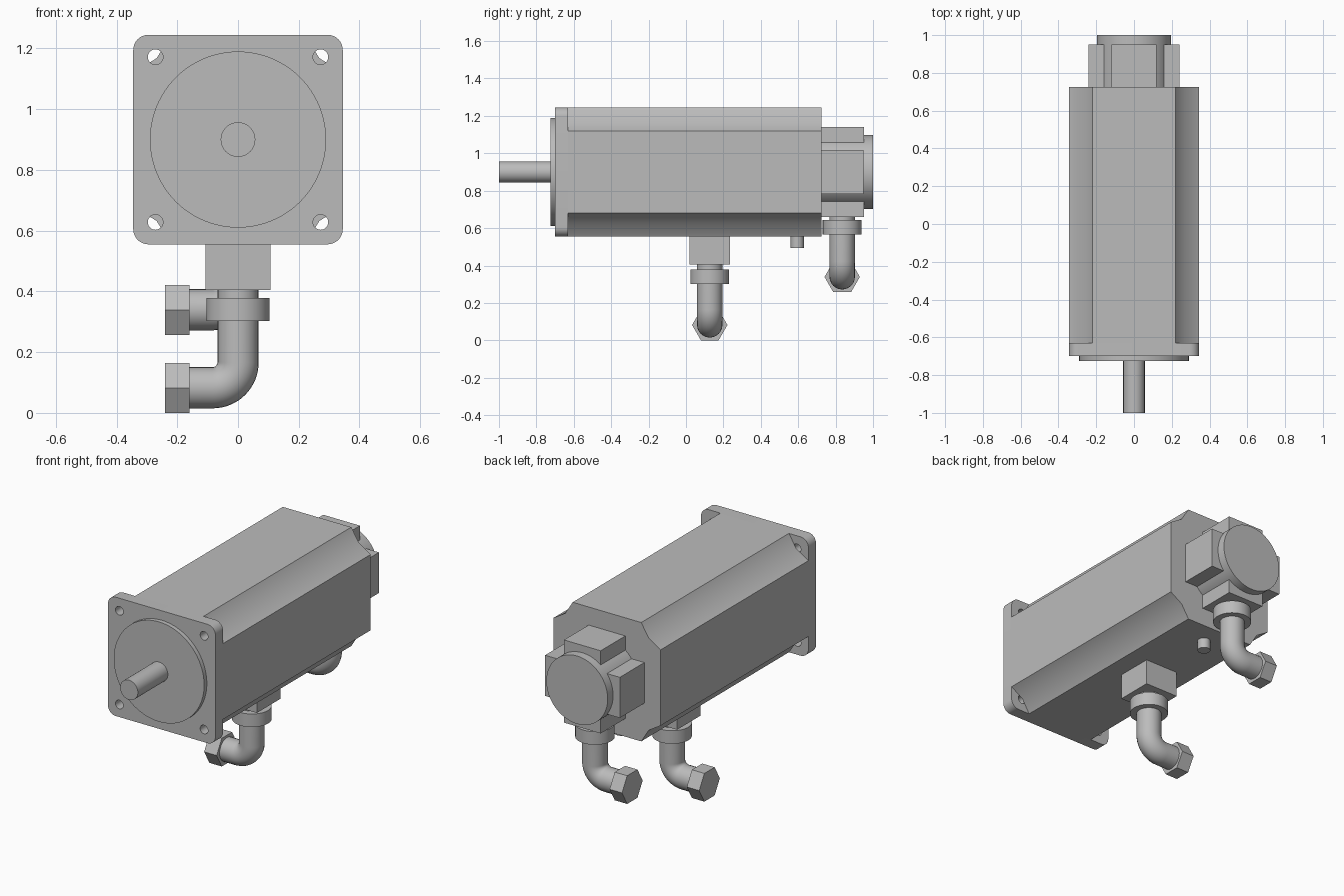
import bpy, math

if "Cube" in bpy.data.objects:
    bpy.data.objects.remove(bpy.data.objects["Cube"])

grey = bpy.data.materials.new("machined grey")
grey.diffuse_color = (0.5, 0.5, 0.5, 1)
grey.use_nodes = True
grey.node_tree.nodes["Principled BSDF"].inputs["Base Color"].default_value = grey.diffuse_color
CZ = 0.9       # height of the motor axis
HALF = 0.345   # half width of the motor


def finish(ob, name, smooth=True):
    ob.name = name
    ob.data.materials.clear()
    ob.data.materials.append(grey)
    if smooth:
        bpy.ops.object.select_all(action='DESELECT')
        ob.select_set(True)
        bpy.context.view_layer.objects.active = ob
        bpy.ops.object.shade_smooth_by_angle(angle=math.radians(35))
    return ob


def box(name, x, y, z):
    lo, hi = zip(x, y, z)
    bpy.ops.mesh.primitive_cube_add(size=1, location=[(a + b) / 2 for a, b in zip(lo, hi)])
    ob = bpy.context.object
    ob.scale = [b - a for a, b in zip(lo, hi)]
    bpy.ops.object.transform_apply(location=False, rotation=False, scale=True)
    return finish(ob, name, False)


def cyl(name, axis, r, a, b, centre, sides=64):
    """Cylinder from a to b along the axis; centre holds the other two coordinates."""
    loc = list(centre)
    loc.insert("xyz".index(axis), (a + b) / 2)
    rot = {"x": (0, math.pi / 2, 0), "y": (math.pi / 2, 0, 0), "z": (0, 0, 0)}[axis]
    bpy.ops.mesh.primitive_cylinder_add(vertices=sides, radius=r, depth=b - a, location=loc, rotation=rot)
    return finish(bpy.context.object, name, sides > 8)


def to_mesh(ob):
    bpy.context.collection.objects.link(ob)
    bpy.ops.object.select_all(action='DESELECT')
    ob.select_set(True)
    bpy.context.view_layer.objects.active = ob
    bpy.ops.object.convert(target='MESH')
    return bpy.context.object


def plate(name, loops, y0, y1):
    """Extrude x/z outlines (later loops cut holes) along y."""
    cu = bpy.data.curves.new(name, 'CURVE')
    cu.dimensions, cu.fill_mode, cu.extrude = '2D', 'BOTH', (y1 - y0) / 2
    for pts in loops:
        s = cu.splines.new('POLY')
        s.points.add(len(pts) - 1)
        for p, (x, z) in zip(s.points, pts):
            p.co = (x, z, 0, 1)
        s.use_cyclic_u = True
    ob = bpy.data.objects.new(name, cu)
    ob.location = (0, (y0 + y1) / 2, CZ)
    ob.rotation_euler = (math.pi / 2, 0, 0)
    return finish(to_mesh(ob), name)


def arc(cx, cz, r, a0, a1, n):
    return [(cx + r * math.cos(math.radians(a0 + (a1 - a0) * i / n)),
             cz + r * math.sin(math.radians(a0 + (a1 - a0) * i / n))) for i in range(n + 1)]


# Front flange with rounded corners and four bolt holes
signs = [(1, 1), (-1, 1), (-1, -1), (1, -1)]
outline = []
for k, (sx, sz) in enumerate(signs):
    outline += arc(sx * (HALF - 0.05), sz * (HALF - 0.05), 0.05, 90 * k, 90 * k + 90, 8)
holes = [arc(sx * 0.272, sz * 0.272, 0.025, 0, 360, 32)[:-1] for sx, sz in signs]
plate("front_flange", [outline] + holes, -0.70, -0.63)

# Motor body with notched corners
body = []
for sx, sz in signs:
    corner = [(HALF, 0.22), (0.268, 0.268), (0.22, HALF)]
    if sx * sz < 0:
        corner.reverse()
    body += [(sx * x, sz * z) for x, z in corner]
plate("motor_body", [body], -0.63, 0.725)

# Pilot boss and shaft
cyl("pilot_boss", "y", 0.29, -0.725, -0.70, (0, CZ), 96)
cyl("shaft", "y", 0.057, -1.0, -0.725, (0, CZ), 48)

# Rear encoder housing: round core with four square lugs
cyl("encoder_core", "y", 0.197, 0.725, 1.0, (0, CZ), 96)
box("encoder_lugs_side", (-0.24, 0.24), (0.725, 0.95), (CZ - 0.118, CZ + 0.118))
box("encoder_lugs_upright", (-0.118, 0.118), (0.725, 0.951), (CZ - 0.24, CZ + 0.24))

# Power socket block and small drain pin under the body
box("socket_block", (-0.107, 0.107), (0.02, 0.235), (0.405, 0.555))
cyl("drain_pin", "z", 0.035, 0.495, 0.56, (0, 0.595), 32)


def elbow(name, y, base, collar, top):
    """Cable elbow: neck and bent pipe, collar, hex nut."""
    cu = bpy.data.curves.new(name, 'CURVE')
    cu.dimensions, cu.bevel_depth, cu.bevel_resolution = '3D', 0.068, 10
    cu.use_fill_caps = True
    path = [(0, top)] + arc(-0.083, base + 0.166, 0.083, 0, -90, 16) + [(-0.17, base + 0.083)]
    s = cu.splines.new('POLY')
    s.points.add(len(path) - 1)
    for p, (x, z) in zip(s.points, path):
        p.co = (x, y, z, 1)
    finish(to_mesh(bpy.data.objects.new(name, cu)), name + "_pipe")
    cyl(name + "_collar", "z", 0.104, collar, collar + 0.076, (0, y))
    cyl(name + "_nut", "x", 0.0945, -0.24, -0.16, (y, base + 0.082), 6)


elbow("power_elbow", 0.127, 0.0, 0.302, 0.41)
elbow("encoder_elbow", 0.835, 0.257, 0.567, 0.665)
